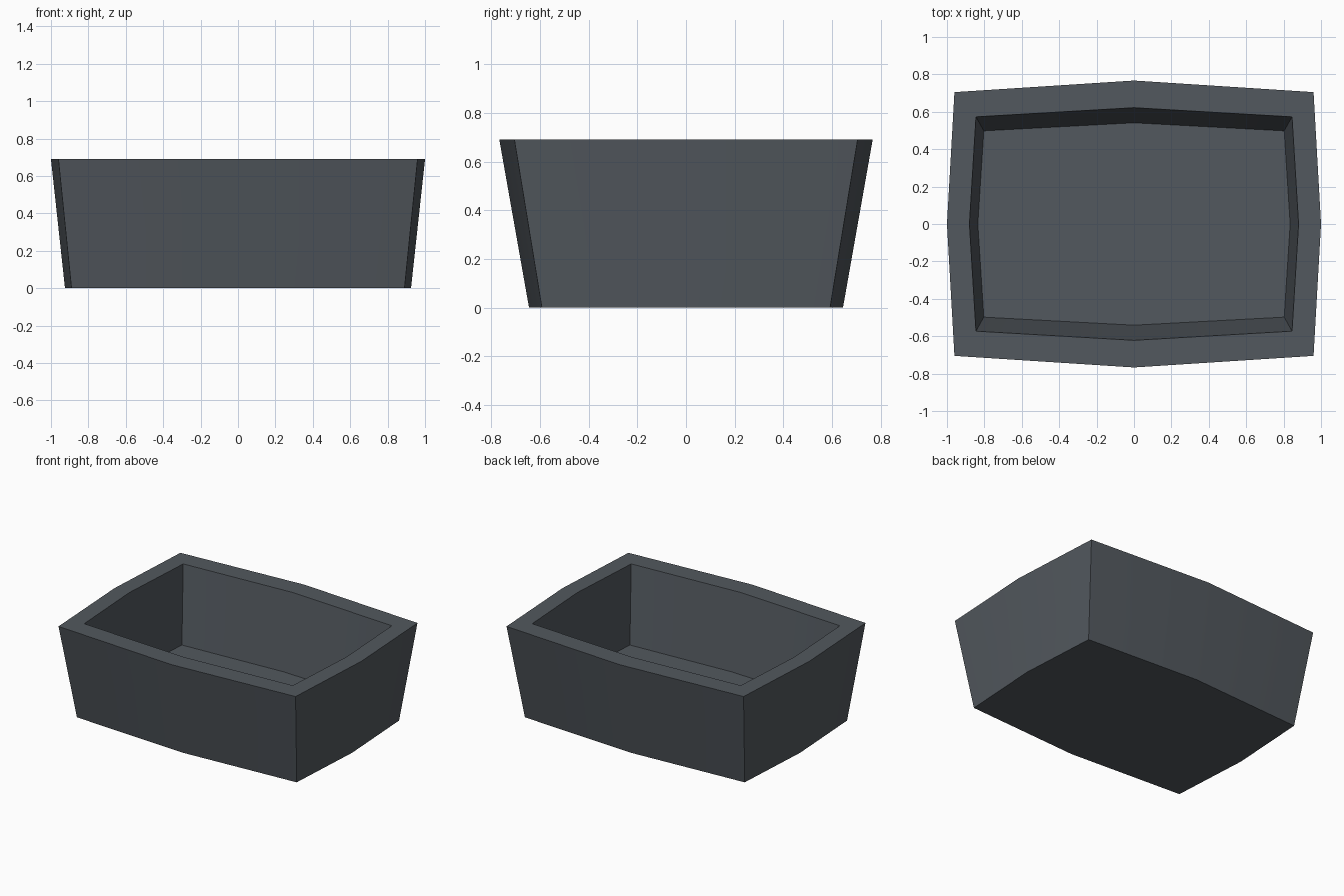
import bpy
import bmesh
import math

cube = bpy.data.objects.get("Cube")
if cube:
    bpy.data.objects.remove(cube, do_unlink=True)

# Single dark slate colour
slate = bpy.data.materials.new("dark_slate")
slate.use_nodes = True
colour = (0.085, 0.098, 0.112, 1.0)
slate.diffuse_color = colour
slate.node_tree.nodes["Principled BSDF"].inputs["Base Color"].default_value = colour

bm = bmesh.new()


def ring(mid_x, mid_y, corner_x, corner_y, z):
    """Rectangle with gently bowed sides: four corners and four side middles."""
    points = [(mid_x, 0), (corner_x, corner_y), (0, mid_y), (-corner_x, corner_y),
              (-mid_x, 0), (-corner_x, -corner_y), (0, -mid_y), (corner_x, -corner_y)]
    return [bm.verts.new((x, y, z)) for x, y in points]


# Profile from the underside, over the rim and down to the inner floor
rings = [
    ring(0.925, 0.645, 0.89, 0.592, 0.0),
    ring(1.0, 0.767, 0.96, 0.705, 0.69),
    ring(0.88, 0.622, 0.845, 0.573, 0.69),
    ring(0.835, 0.541, 0.803, 0.498, 0.136),
]
for low, high in zip(rings, rings[1:]):
    for i in range(len(low)):
        j = (i + 1) % len(low)
        bm.faces.new((low[i], low[j], high[j], high[i]))

# Underside and inner floor
bm.faces.new(rings[0][::-1])
bm.faces.new(rings[-1])
bmesh.ops.recalc_face_normals(bm, faces=bm.faces)

mesh = bpy.data.meshes.new("planter_box")
bm.to_mesh(mesh)
bm.free()
mesh.materials.append(slate)
box = bpy.data.objects.new("planter_box", mesh)
bpy.context.collection.objects.link(box)

# Soft bend along each side, crisp corners and rim
bpy.ops.object.select_all(action="DESELECT")
box.select_set(True)
bpy.context.view_layer.objects.active = box
bpy.ops.object.shade_smooth_by_angle(angle=math.radians(30))
